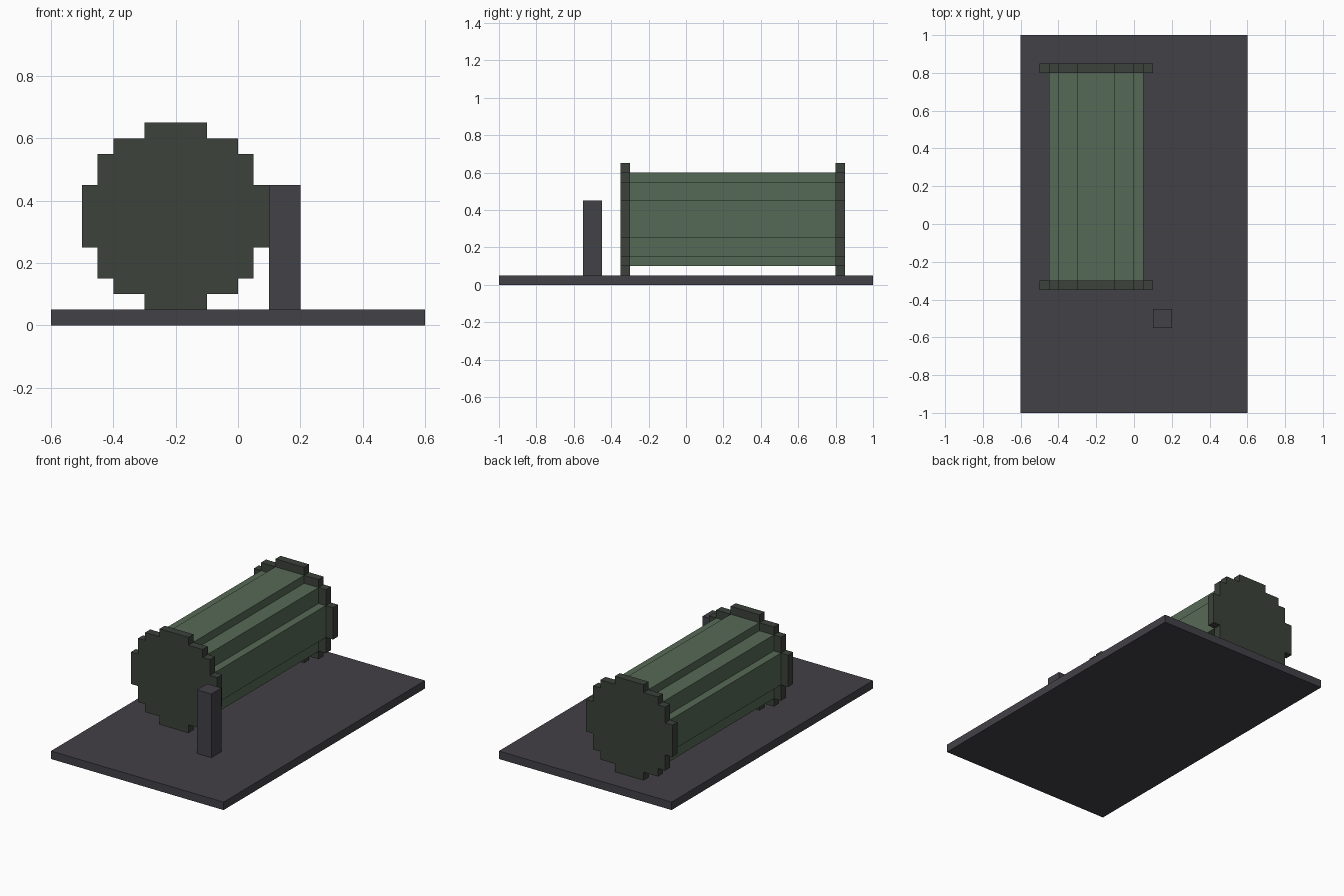
import bpy
import bmesh

cube = bpy.data.objects.get("Cube")
if cube:
    bpy.data.objects.remove(cube, do_unlink=True)


def make_material(name, color):
    mat = bpy.data.materials.new(name)
    mat.use_nodes = True
    mat.diffuse_color = (*color, 1)
    mat.node_tree.nodes["Principled BSDF"].inputs["Base Color"].default_value = (*color, 1)
    return mat


slate = make_material("slate grey", (0.055, 0.052, 0.061))
dark_green = make_material("dark green", (0.045, 0.054, 0.043))
green = make_material("moss green", (0.094, 0.143, 0.092))


def add_prism(name, outline, y0, y1, mat):
    """Extrude an (x, z) outline from y0 to y1."""
    bm = bmesh.new()
    face = bm.faces.new([bm.verts.new((x, y0, z)) for x, z in outline])
    ext = bmesh.ops.extrude_face_region(bm, geom=[face])
    verts = [g for g in ext["geom"] if isinstance(g, bmesh.types.BMVert)]
    bmesh.ops.translate(bm, verts=verts, vec=(0, y1 - y0, 0))
    bmesh.ops.recalc_face_normals(bm, faces=bm.faces)
    mesh = bpy.data.meshes.new(name)
    bm.to_mesh(mesh)
    bm.free()
    mesh.materials.append(mat)
    obj = bpy.data.objects.new(name, mesh)
    bpy.context.collection.objects.link(obj)
    return obj


def box_outline(x0, x1, z0, z1):
    return [(x0, z0), (x1, z0), (x1, z1), (x0, z1)]


def stepped_outline(steps, cx=-0.2, cz=0.35):
    """Blocky circle from (half width, half height) steps, widest last."""
    quarter = []
    for i, (w, h) in enumerate(steps):
        quarter.append((w, h))
        if i + 1 < len(steps):
            quarter.append((w, steps[i + 1][1]))
    right = quarter + [(w, -h) for w, h in reversed(quarter)]
    left = [(-w, h) for w, h in reversed(right)]
    return [(cx + x, cz + z) for x, z in right + left]


# Base plate and upright post
add_prism("base_plate", box_outline(-0.6, 0.6, 0, 0.05), -1, 1, slate)
add_prism("post", box_outline(0.1, 0.2, 0.05, 0.45), -0.55, -0.45, slate)

# Stepped drum lying along y
drum_steps = [(0.1, 0.25), (0.2, 0.2), (0.25, 0.1)]
add_prism("drum", stepped_outline(drum_steps), -0.3, 0.8, green)

# Larger end discs that rest on the base
disc_steps = [(0.1, 0.3), (0.2, 0.25), (0.25, 0.2), (0.3, 0.1)]
for name, y in (("front_disc", -0.35), ("back_disc", 0.8)):
    add_prism(name, stepped_outline(disc_steps), y, y + 0.05, dark_green)
